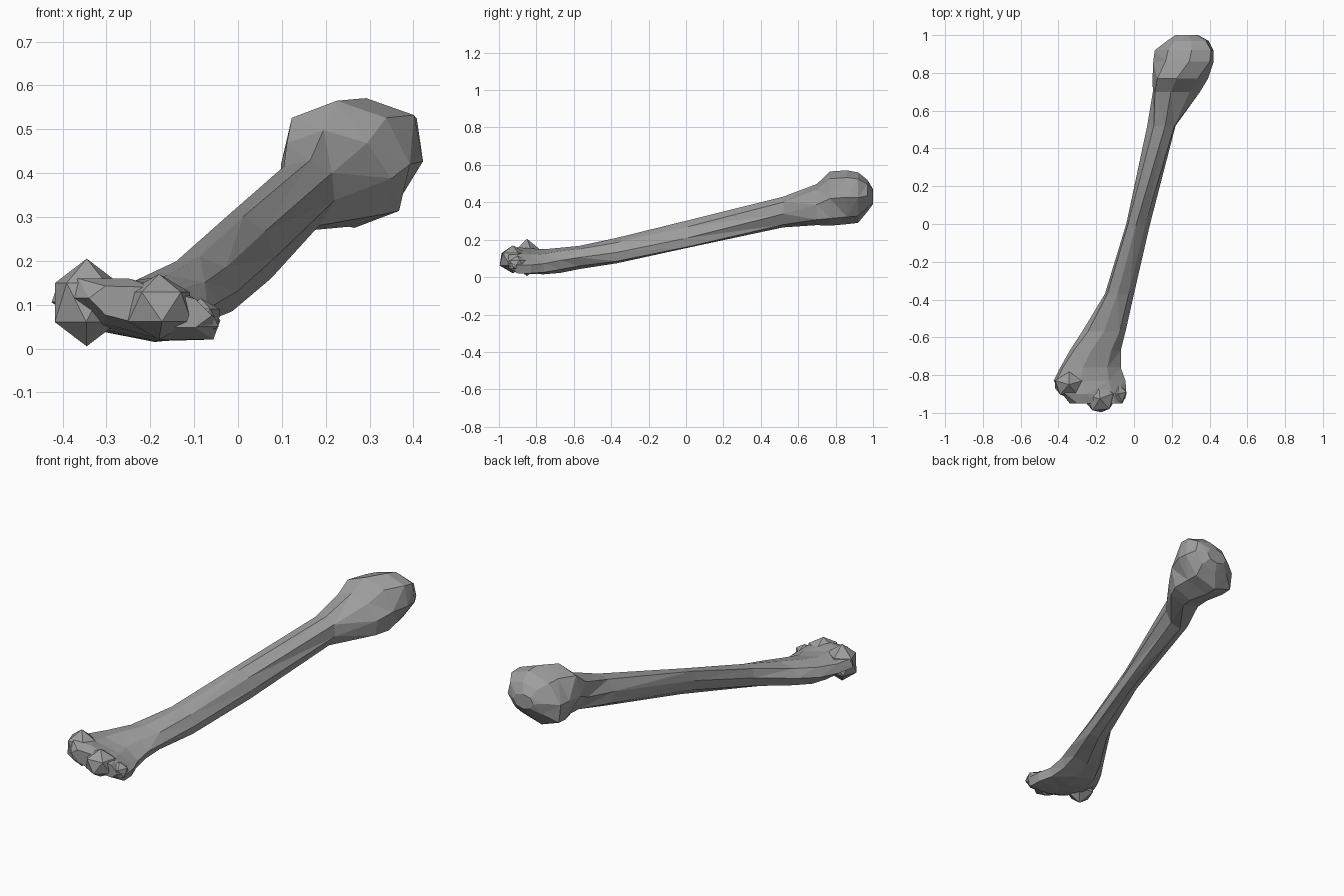
import bpy
import bmesh
from math import cos, sin, tau, copysign
from mathutils import Matrix, Vector

default_cube = bpy.data.objects.get("Cube")
if default_cube:
    bpy.data.objects.remove(default_cube, do_unlink=True)

# Single bone colour
SHADE = (0.34, 0.34, 0.34, 1.0)
bone_grey = bpy.data.materials.new("bone_grey")
bone_grey.use_nodes = True
bone_grey.diffuse_color = SHADE
surface = bone_grey.node_tree.nodes["Principled BSDF"]
surface.inputs["Base Color"].default_value = SHADE
surface.inputs["Roughness"].default_value = 0.8


def finish(bm, name):
    """Turn a bmesh into a flat-shaded, coloured object."""
    bmesh.ops.recalc_face_normals(bm, faces=bm.faces)
    mesh = bpy.data.meshes.new(name)
    bm.to_mesh(mesh)
    bm.free()
    mesh.materials.append(bone_grey)
    obj = bpy.data.objects.new(name, mesh)
    bpy.context.collection.objects.link(obj)
    return obj


def soften(value, power=0.9):
    """Push an ellipse coordinate slightly towards a rounded box."""
    return copysign(abs(value) ** power, value)


def loft(name, sections, sides=8):
    """Skin octagonal cross-sections along y and cap both ends."""
    bm = bmesh.new()
    rings = []
    for y, cx, cz, rx, rz, skew, tilt in sections:
        ring = []
        for i in range(sides):
            c = soften(round(cos(tau * i / sides), 6))
            s = soften(round(sin(tau * i / sides), 6))
            ring.append(bm.verts.new((cx + rx * c + skew * s, y,
                                      cz + rz * s + tilt * c)))
        rings.append(ring)
    for a, b in zip(rings, rings[1:]):
        for i in range(sides):
            j = (i + 1) % sides
            bm.faces.new((a[i], a[j], b[j], b[i]))
    bm.faces.new(rings[0])
    bm.faces.new(rings[-1])
    # Facet the skin into triangles
    bmesh.ops.triangulate(bm, faces=bm.faces)
    return finish(bm, name)


def knob(name, centre, radii, turn=0.0):
    """Faceted joint lobe."""
    bm = bmesh.new()
    bmesh.ops.create_icosphere(bm, subdivisions=1, radius=1.0)
    shape = (Matrix.Translation(Vector(centre))
             @ Matrix.Diagonal((*radii, 1.0))
             @ Matrix.Rotation(turn, 4, "Z"))
    bmesh.ops.transform(bm, matrix=shape, verts=bm.verts)
    return finish(bm, name)


# Shaft with flared lower end and bulbous head:
# y, centre x, centre z, half width, half height, skew, tilt
loft("bone_shaft_and_head", [
    (-0.95, -0.20, 0.095, 0.14, 0.045, 0, -0.02),
    (-0.90, -0.21, 0.09, 0.17, 0.07, -0.04, -0.025),
    (-0.83, -0.235, 0.085, 0.19, 0.068, -0.05, -0.02),
    (-0.76, -0.23, 0.082, 0.16, 0.067, -0.04, -0.01),
    (-0.67, -0.205, 0.09, 0.135, 0.067, -0.02, 0),
    (-0.57, -0.16, 0.105, 0.115, 0.062, 0, 0),
    (-0.37, -0.077, 0.142, 0.077, 0.068, -0.01, -0.01),
    (0, 0.022, 0.228, 0.063, 0.073, -0.01, -0.02),
    (0.52, 0.145, 0.348, 0.075, 0.082, 0.02, -0.01),
    (0.70, 0.225, 0.388, 0.125, 0.11, -0.03, 0),
    (0.77, 0.245, 0.42, 0.147, 0.145, -0.02, 0),
    (0.86, 0.262, 0.427, 0.16, 0.144, 0.03, 0),
    (0.92, 0.265, 0.425, 0.155, 0.135, 0.04, 0),
    (0.97, 0.285, 0.435, 0.11, 0.085, 0.02, 0),
    (1.0, 0.28, 0.43, 0.06, 0.04, 0, 0),
])

# Lower joint lobes
knob("outer_condyle", (-0.345, -0.85, 0.105), (0.085, 0.075, 0.1), 0.3)
knob("middle_condyle", (-0.18, -0.925, 0.095), (0.085, 0.08, 0.075), 0.4)
knob("inner_condyle", (-0.085, -0.9, 0.07), (0.05, 0.055, 0.045), 0.2)
